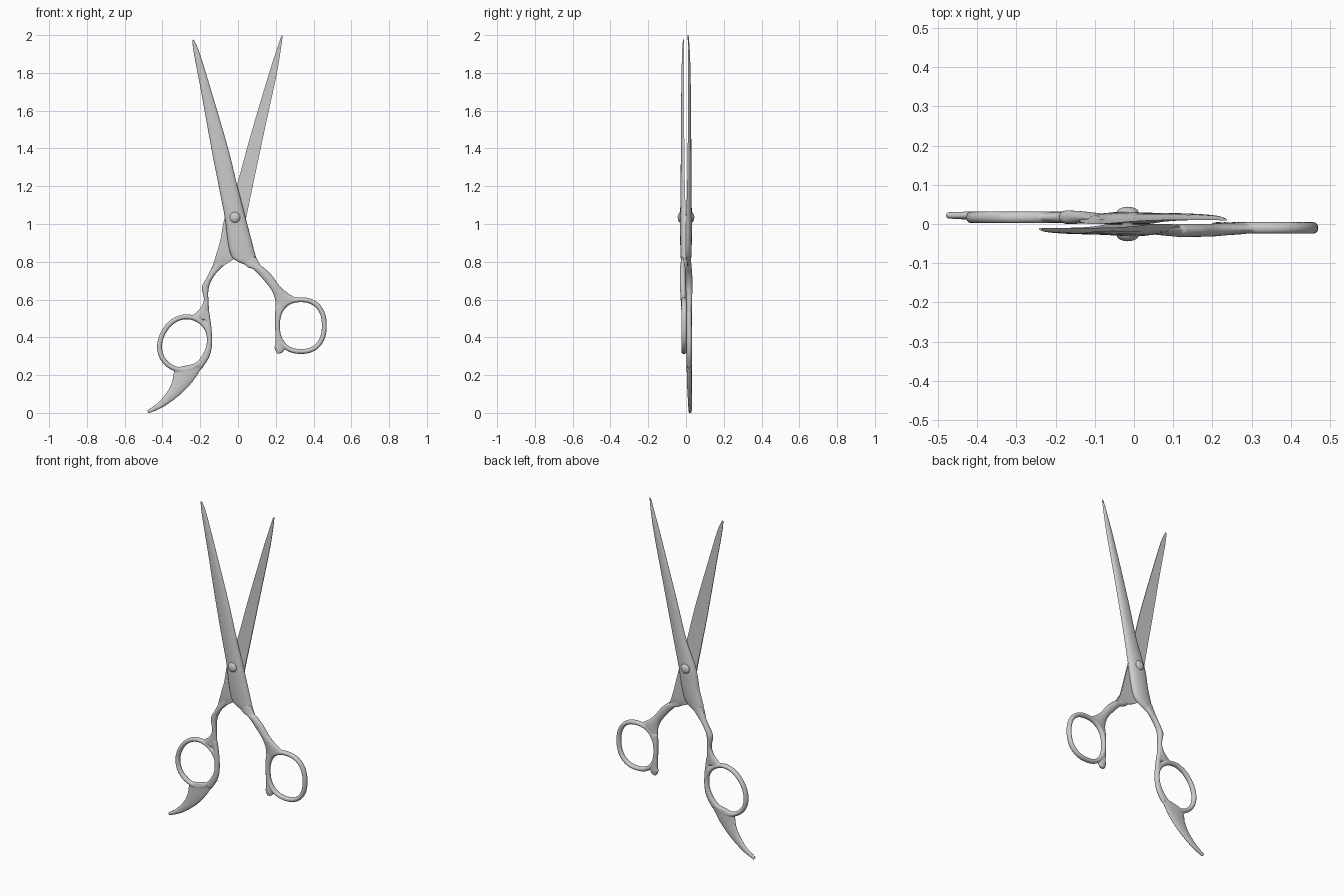
import bpy, bmesh, math
from mathutils import Vector


def spline(stations, sub=6):
    """Catmull-Rom refinement of a list of equal-length tuples."""
    pts = [Vector(s) for s in stations]
    out = []
    for i in range(len(pts) - 1):
        p0, p1, p2, p3 = pts[max(i - 1, 0)], pts[i], pts[i + 1], pts[min(i + 2, len(pts) - 1)]
        for k in range(sub):
            t = k / sub
            out.append(0.5 * (2 * p1 + (p2 - p0) * t + (2 * p0 - 5 * p1 + 4 * p2 - p3) * t * t
                              + (3 * p1 - p0 - 3 * p2 + p3) * t ** 3))
    return out + [pts[-1]]


def skin(bm, rings, closed=False):
    """Bridge rings of points into a solid."""
    vs = [[bm.verts.new(p) for p in r] for r in rings]
    n = len(vs[0])
    for i in range(len(vs) if closed else len(vs) - 1):
        a, b = vs[i], vs[(i + 1) % len(vs)]
        for j in range(n):
            bm.faces.new((a[j], a[(j + 1) % n], b[(j + 1) % n], b[j]))
    if not closed:
        bm.faces.new(vs[0])
        bm.faces.new(vs[-1])


def loft(bm, stations, blade=False):
    """Station: left x, left z, right x, right z, inner y, outer y."""
    rings = []
    for lx, lz, rx, rz, yi, yo in spline(stations):
        ring = []
        for k in range(24):
            a = 2 * math.pi * k / 24
            t, s = (1 - math.cos(a)) / 2, math.sin(a)
            if blade:   # flat inside, domed outside
                y = yi + (yo - yi) * (max(s, 0) ** 0.7 if s > 1e-6 else 0)
            else:
                y = (yi + yo) / 2 + (yo - yi) / 2 * s
            ring.append((lx + (rx - lx) * t, y, lz + (rz - lz) * t))
        rings.append(ring)
    skin(bm, rings)


def finger_ring(bm, cx, y, cz, ra, rb, tilt, power, r=0.0145):
    """Closed tube around a tilted superellipse."""
    path = []
    for k in range(64):
        a = 2 * math.pi * k / 64
        u = ra * math.copysign(abs(math.cos(a)) ** (2 / power), math.cos(a))
        v = rb * math.copysign(abs(math.sin(a)) ** (2 / power), math.sin(a))
        path.append(Vector((cx + u * math.cos(tilt) - v * math.sin(tilt), y,
                            cz + u * math.sin(tilt) + v * math.cos(tilt))))
    rings = []
    for i, p in enumerate(path):
        d = (path[(i + 1) % 64] - path[i - 1]).normalized()
        side = Vector((d.z, 0, -d.x))
        rings.append([p + side * r * 0.93 * math.cos(b) + Vector((0, r * 1.05 * math.sin(b), 0))
                      for b in (2 * math.pi * j / 16 for j in range(16))])
    skin(bm, rings, closed=True)


def finish(bm, name, angle, blend=False):
    bmesh.ops.recalc_face_normals(bm, faces=bm.faces)
    me = bpy.data.meshes.new(name)
    bm.to_mesh(me)
    bm.free()
    ob = bpy.data.objects.new(name, me)
    bpy.context.collection.objects.link(ob)
    bpy.ops.object.select_all(action='DESELECT')
    ob.select_set(True)
    bpy.context.view_layer.objects.active = ob
    if blend:   # fuse the overlapping pieces into one cast shape
        m = ob.modifiers.new("fuse", 'REMESH')
        m.mode = 'VOXEL'
        m.voxel_size = 0.004
        m.use_smooth_shade = True
        s = ob.modifiers.new("soften", 'SMOOTH')
        s.factor = 0.5
        s.iterations = 6
    else:
        bpy.ops.object.shade_smooth_by_angle(angle=math.radians(angle))
    return ob


# Front blade, tip to heel
bm = bmesh.new()
loft(bm, [(-.242, 1.972, -.234, 1.976, -.010, -.016),
          (-.233, 1.90, -.203, 1.905, -.010, -.021),
          (-.195, 1.70, -.143, 1.71, -.010, -.025),
          (-.141, 1.40, -.055, 1.41, -.009, -.027),
          (-.102, 1.20, -.003, 1.20, -.006, -.029),
          (-.070, 1.035, .040, 1.035, -.001, -.031),
          (-.056, .92, .070, .92, 0, -.031),
          (-.042, .85, .091, .84, 0, -.029),
          (-.020, .812, .105, .80, -.002, -.027),
          (.030, .787, .118, .777, -.006, -.024)], blade=True)
finish(bm, "front_blade", 40)

# Back blade, tip to heel
bm = bmesh.new()
loft(bm, [(.227, 1.99, .237, 2.0, .009, .014),
          (.204, 1.92, .226, 1.92, .010, .020),
          (.165, 1.80, .206, 1.80, .010, .024),
          (.105, 1.60, .163, 1.60, .010, .027),
          (.047, 1.40, .120, 1.40, .009, .028),
          (-.008, 1.20, .078, 1.20, .006, .029),
          (-.070, 1.035, .044, 1.035, .001, .031),
          (-.092, .92, .024, .92, 0, .031),
          (-.112, .85, .005, .85, 0, .029),
          (-.125, .805, -.022, .815, .002, .027),
          (-.138, .77, -.075, .78, .006, .024)], blade=True)
finish(bm, "back_blade", 40)

# Front handle: shank, finger ring, stop nub
bm = bmesh.new()
loft(bm, [(.000, .825, .096, .825, -.004, -.025),
          (.045, .775, .122, .78, -.002, -.030),
          (.085, .757, .137, .77, .000, -.033),
          (.138, .70, .180, .728, .000, -.033),
          (.178, .648, .222, .672, .001, -.032),
          (.195, .60, .268, .632, .003, -.029),
          (.199, .545, .320, .603, .003, -.027)])
loft(bm, [(.197, .56, .235, .56, .003, -.026),
          (.196, .50, .219, .50, .004, -.025),
          (.197, .41, .222, .41, .004, -.025),
          (.197, .36, .235, .36, .004, -.025),
          (.192, .345, .245, .335, .004, -.025),
          (.206, .312, .235, .318, .000, -.021)])
finger_ring(bm, .333, -.010, .462, .124, .137, 0, 2.3)
finish(bm, "front_handle", 40, blend=True)

# Back handle: notched shank, thumb ring, curved finger rest
bm = bmesh.new()
loft(bm, [(-.118, .825, -.035, .825, .004, .025),
          (-.140, .770, -.080, .775, .002, .030),
          (-.167, .715, -.121, .732, .000, .034),
          (-.191, .672, -.147, .685, .000, .035),
          (-.188, .64, -.157, .64, .000, .034),
          (-.181, .595, -.156, .595, .001, .033),
          (-.203, .55, -.153, .55, .002, .032),
          (-.245, .515, -.149, .485, .003, .031)])
loft(bm, [(-.180, .53, -.151, .53, .003, .031),
          (-.168, .44, -.139, .44, .003, .031),
          (-.167, .36, -.137, .36, .003, .031),
          (-.182, .31, -.152, .295, .003, .031),
          (-.215, .265, -.190, .235, .003, .031)])
loft(bm, [(-.335, .238, -.172, .272, .004, .031),
          (-.345, .200, -.208, .210, .004, .031),
          (-.350, .165, -.252, .150, .005, .031),
          (-.375, .113, -.313, .090, .008, .031),
          (-.423, .055, -.397, .030, .011, .032),
          (-.482, .013, -.472, -.003, .013, .031)])
finger_ring(bm, -.283, .017, .368, .126, .143, math.radians(-30), 2.1)
finish(bm, "back_handle", 40, blend=True)

# Pivot screw: shaft and two domed heads
bm = bmesh.new()
profile = [(.0, -.044), (.010, -.043), (.019, -.040), (.025, -.036), (.028, -.031), (.027, -.026), (.014, -.024)]
profile += [(r, -y) for r, y in reversed(profile)]
skin(bm, [[(-.016 + max(r, .001) * math.cos(a), y, 1.035 + max(r, .001) * math.sin(a))
           for a in (2 * math.pi * k / 32 for k in range(32))] for r, y in profile])
finish(bm, "pivot_screw", 40)
